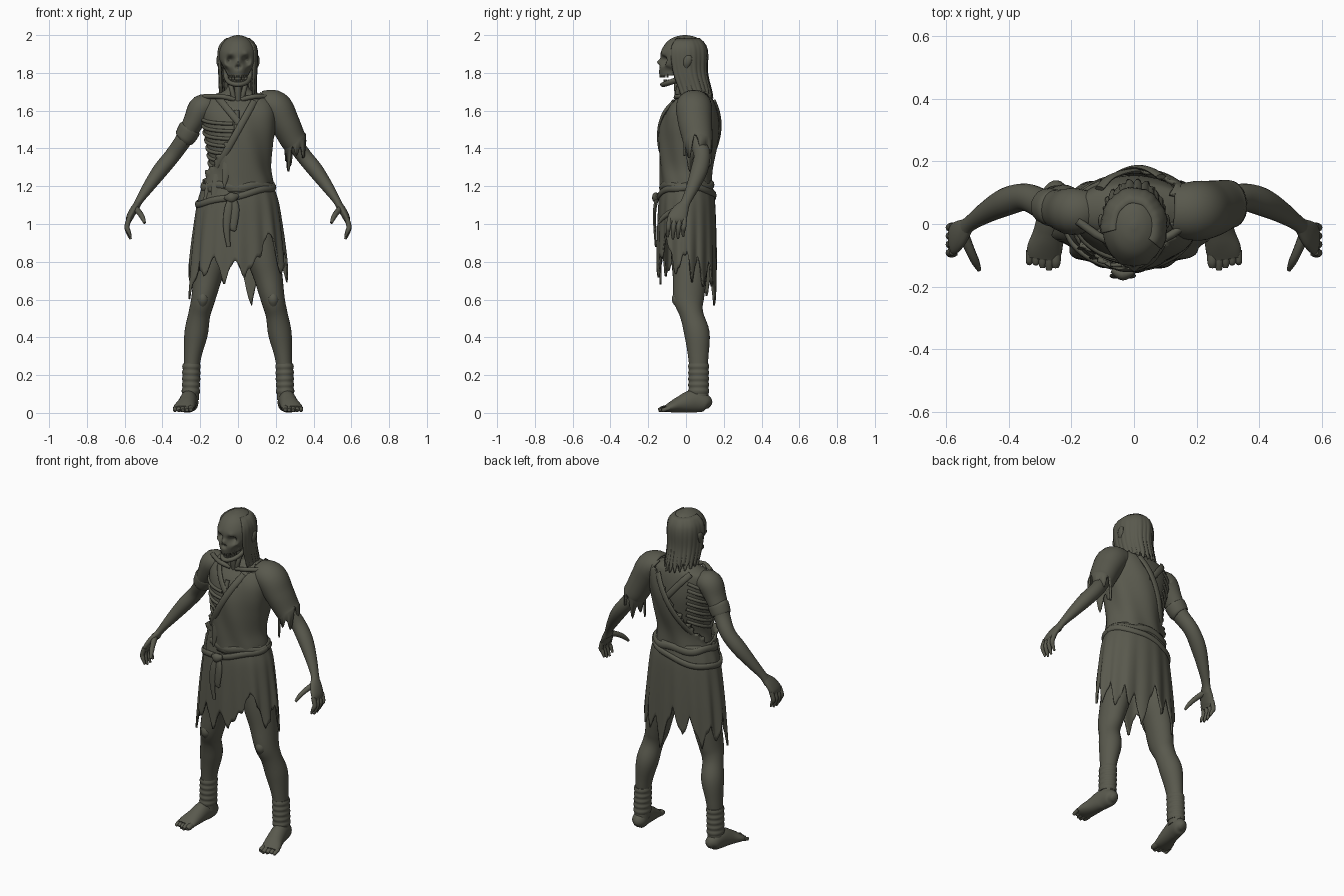
import bpy, bmesh
from math import sin, cos, pi, radians, exp
from mathutils import Vector

if "Cube" in bpy.data.objects:
    bpy.data.objects.remove(bpy.data.objects["Cube"])

COLOUR = (0.1, 0.1, 0.075, 1)
mat = bpy.data.materials.new("weathered_olive")
mat.use_nodes = True
mat.diffuse_color = COLOUR
bsdf = mat.node_tree.nodes["Principled BSDF"]
bsdf.inputs["Base Color"].default_value = COLOUR
bsdf.inputs["Roughness"].default_value = 0.8


def spline(keys, steps=5):
    """Catmull-Rom interpolation of equally long tuples."""
    out = []
    for i in range(len(keys) - 1):
        a, b, c, d = (keys[max(i - 1, 0)], keys[i], keys[i + 1],
                      keys[min(i + 2, len(keys) - 1)])
        for k in range(steps):
            t = k / steps
            out.append(tuple(
                q + t / 2 * (r - p + t * (2 * p - 5 * q + 4 * r - s + t * (3 * (q - r) + s - p)))
                for p, q, r, s in zip(a, b, c, d)))
    return out + [tuple(keys[-1])]


def at(table, x):
    """Linear lookup of the remaining columns at x in a sorted table."""
    for a, b in zip(table, table[1:]):
        if a[0] <= x <= b[0]:
            t = (x - a[0]) / (b[0] - a[0])
            return [p + t * (q - p) for p, q in zip(a[1:], b[1:])]
    return table[0][1:] if x < table[0][0] else table[-1][1:]


def skin(name, rings, wrap=True, caps=True, thick=0.0, edit=None):
    """Join rows of points into one smooth surface."""
    bm = bmesh.new()
    rows = [[bm.verts.new(p) for p in ring] for ring in rings]
    n = len(rows[0])
    for a, b in zip(rows, rows[1:]):
        for j in range(n if wrap else n - 1):
            k = (j + 1) % n
            bm.faces.new((a[j], a[k], b[k], b[j]))
    if caps and wrap:
        bm.faces.new(rows[0])
        bm.faces.new(rows[-1])
    if edit:
        edit(bm)
    bmesh.ops.recalc_face_normals(bm, faces=bm.faces[:])
    mesh = bpy.data.meshes.new(name)
    bm.to_mesh(mesh)
    bm.free()
    mesh.materials.append(mat)
    mesh.shade_smooth()
    mesh.set_sharp_from_angle(angle=radians(50))
    ob = bpy.data.objects.new(name, mesh)
    bpy.context.collection.objects.link(ob)
    if thick:
        mod = ob.modifiers.new("thickness", "SOLIDIFY")
        mod.thickness = thick
        mod.offset = 0
    return ob


def limb(name, keys, n=20, ref=(0, 1, 0), side=1, steps=5, ragged=None, **kw):
    """Tube through (x, y, z, radius across, radius along ref)."""
    pts = spline([(k[0] * side, *k[1:4], k[-1]) for k in keys], steps)
    rings = []
    for i, p in enumerate(pts):
        t = Vector(pts[min(i + 1, len(pts) - 1)][:3]) - Vector(pts[max(i - 1, 0)][:3])
        u = t.cross(Vector(ref)).normalized()
        v = t.cross(u).normalized()
        ring = []
        for j in range(n):
            a = 2 * pi * j / n
            q = Vector(p[:3]) + u * p[3] * cos(a) + v * p[4] * sin(a)
            if ragged and i == len(pts) - 1:
                q.z += ragged(a)
            ring.append(q)
        rings.append(ring)
    return skin(name, rings, **kw)


def cord(name, points, r, ref=(0, 0, 1), n=8):
    return limb(name, [(*p, r) for p in points], n=n, ref=ref, steps=3)


# Torso and neck: z, centre y, half width, half depth
torso = spline([(1.04, 0, .17, .12), (1.2, 0, .165, .115), (1.3, 0, .15, .118),
                (1.42, .01, .165, .132), (1.52, .02, .185, .135), (1.6, .03, .195, .12),
                (1.66, .045, .18, .09), (1.69, .045, .115, .07), (1.72, .035, .06, .052),
                (1.82, .015, .052, .05)], 6)


def on_torso(a, z, off=0.0):
    cy, rx, ry = at(torso, z)
    return Vector(((rx + off) * cos(a), cy + (ry + off) * sin(a), z))


def circle(n):
    return [2 * pi * j / n for j in range(n)]


skin("torso", [[on_torso(a, k[0]) for a in circle(48)] for k in torso])

# Ribs wrap the bare right flank from breastbone to spine
for i in range(7):
    z = 1.53 - .04 * i
    cord("rib", [on_torso(radians(262 - 20 * j), z + .012 * j - .02 * sin(j * .5), .001)
                 for j in range(8)], .01)
cord("breastbone", [on_torso(radians(268), 1.6 - .05 * j) for j in range(5)], .014, ref=(1, 0, 0))
for s in (1, -1):
    cord("collarbone", [(s * .02, -.045, 1.66), (s * .09, -.05, 1.675), (s * .18, .01, 1.675)], .013)
    cord("neck_tendon", [(s * .02, -.04, 1.66), (s * .035, -.04, 1.72), (s * .055, .0, 1.81)],
         .013, ref=(0, 1, 0))
cord("windpipe", [(0, -.035, 1.65), (0, -.045, 1.71), (0, -.045, 1.78)], .018, ref=(0, 1, 0))

# Skull with sunken sockets, nose and cheeks
skull = spline([(1.785, -.055, .052, .085), (1.81, -.042, .066, .102), (1.845, -.03, .086, .116),
                (1.875, -.018, .098, .12), (1.92, -.012, .097, .118), (1.965, -.008, .076, .092),
                (1.99, -.005, .042, .055), (2.0, -.005, .008, .01)], 6)


def carve_face(bm):
    dents = [(s * x, y, z, r, d) for s in (1, -1) for x, y, z, r, d in
             ((.04, -.125, 1.865, .022, .045), (.062, -.1, 1.812, .02, .022),
              (.04, -.12, 1.9, .014, -.01), (.07, -.1, 1.84, .014, -.01),
              (.007, -.147, 1.83, .01, .016))] + [(0, -.145, 1.86, .012, -.012)]
    for v in bm.verts:
        p = v.co.copy()
        for x, y, z, r, d in dents:
            v.co.y += d * exp(-((p - Vector((x, y, z))).length / r) ** 2)


skin("skull", [[(rx * cos(a), cy + ry * sin(a), z) for a in circle(72)]
               for z, cy, rx, ry in skull], edit=carve_face)

# Open jaw, teeth and ears
jaw = [(s * x, y, z) for s, x, y, z in
       ((-1, .068, -.02, 1.83), (-1, .062, -.03, 1.775), (-1, .042, -.09, 1.748),
        (1, 0, -.12, 1.738), (1, .042, -.09, 1.748), (1, .062, -.03, 1.775), (1, .068, -.02, 1.83))]
limb("jaw", [(*p, .013, .017) for p in jaw], n=12)
for i in range(-4, 5):
    a = radians(270 + 14 * i)
    x, y = .05 * cos(a), .085 * sin(a)
    cord("upper_tooth", [(x, y - .05, 1.795), (x, y - .05, 1.775)], .006, ref=(0, 1, 0), n=6)
    cord("lower_tooth", [(x * .85, y - .03, 1.745), (x * .85, y - .03, 1.764)], .006, ref=(0, 1, 0), n=6)
for s in (1, -1):
    limb("ear", [(.09, .0, 1.82, .008, .01), (.103, .005, 1.85, .01, .02),
                 (.105, .012, 1.88, .008, .02), (.098, .01, 1.895, .004, .008)], n=12, side=s)

# Lank hair down the back, longer on the left
hair = spline([(1.63, .05, .105, .095), (1.7, .03, .092, .1), (1.8, .0, .095, .108),
               (1.9, -.008, .1, .118), (1.95, -.008, .088, .105), (1.985, -.005, .05, .065)], 5)


def hair_row(t):
    row = []
    for j in range(91):
        a = radians(-35 + 2.5 * j)
        low = 1.66 + .025 * sin(j * .9) + .0006 * j
        z = 1.98 + (low - 1.98) * t
        cy, rx, ry = at(hair, z)
        w = 1 + .03 * t * sin(j * 1.1) + .015 * sin(j * .37)
        row.append((rx * w * cos(a), cy + ry * w * sin(a), z))
    return row


skin("hair", [hair_row(i / 16) for i in range(17)], wrap=False, thick=.014)


# One-shouldered tunic, cut on a diagonal
def cut_tunic(bm):
    nor = Vector((.45, 0, -.31)).normalized()
    bmesh.ops.bisect_plane(bm, geom=bm.verts[:] + bm.edges[:] + bm.faces[:],
                           plane_co=(.12, 0, 1.66), plane_no=nor, clear_inner=True)
    for v in bm.verts:
        if abs((v.co - Vector((.12, 0, 1.66))).dot(nor)) < .001:
            v.co -= nor * (.012 + .012 * sin(v.co.z * 90) + .008 * sin(v.co.z * 210))


skin("tunic", [[on_torso(a, 1.17 + .015 * i, .016 + .004 * sin(7 * a + i * .25))
                for a in circle(96)] for i in range(35)], caps=False, thick=.012, edit=cut_tunic)

# Straps crossing chest and back
for name, sign in (("chest_strap", -1), ("back_strap", 1)):
    for off, tilt in ((0, 1), (.012, -1)):
        pts = []
        for j in range(8):
            x = -.11 + .028 * j
            z = 1.675 - .034 * j if tilt > 0 else 1.3 + .05 * j
            cy, rx, ry = at(torso, z)
            pts.append((x, cy + sign * ((ry + .014 + off) * max(0, 1 - (x / rx) ** 2) ** .5), z))
        limb(name, [(*p, .018, .008) for p in pts], n=10)

# Ragged skirt: hem height by angle in degrees
hem = [(0, .86), (10, .7), (22, .84), (35, .66), (48, .8), (56, .68), (64, .76), (74, .56),
       (86, .75), (95, .85), (108, .68), (120, .8), (135, .62), (150, .76), (165, .64),
       (178, .8), (196, .61), (212, .8), (226, .72), (240, .84), (253, .68), (265, .82),
       (278, .72), (290, .8), (302, .85), (312, .96), (325, .86), (337, .73), (350, .82), (360, .86)]
flare = spline([(.55, .265, .15), (.7, .255, .15), (.9, .238, .15), (1.1, .212, .145),
                (1.18, .19, .135), (1.23, .175, .128)])


def skirt_row(t):
    row = []
    for a in circle(180):
        low = at(hem, a * 180 / pi)[0] + .012 * sin(31 * a)
        z = 1.23 + (low - 1.23) * t
        rx, ry = at(flare, z)
        w = 1 + t * (.03 * sin(15 * a) + .02 * sin(8 * a + 1))
        row.append((rx * w * cos(a), .005 + ry * w * sin(a), z))
    return row


skin("skirt", [skirt_row(i / 18) for i in range(19)], caps=False, thick=.01)


# Bunched waist cloth, slanted sash and hanging knot
def hoop(name, z, slope, off, r, wave):
    pts = []
    for a in circle(36) + [2 * pi]:
        zz = z + slope * cos(a) + wave * sin(5 * a)
        rx, ry = at(flare, zz)
        pts.append(((rx + off) * cos(a), .005 + (ry + off) * sin(a), zz, r, r * 1.6))
    limb(name, pts, n=10, ref=(0, 0, 1), steps=2)


hoop("waist_roll", 1.2, 0, 0, .014, .008)
hoop("sash", 1.15, .045, .006, .011, .004)
for x, low in ((-.05, .88), (-.015, .98)):
    limb("sash_end", [(-.03, -.15, 1.15, .012, .012), (x, -.165, 1.08, .022, .009),
                      (x - .01, -.165, .98, .018, .008), (x, -.16, low, .01, .005)], n=10)
limb("sash_knot", [(-.07, -.145, 1.14, .01, .01), (-.035, -.16, 1.14, .028, .02),
                   (.0, -.15, 1.15, .01, .01)], n=12)
for x, z, low in ((-.12, 1.26, 1.06), (-.06, 1.38, 1.19), (-.16, 1.22, 1.0)):
    y = on_torso(0, z).y - at(torso, z)[2] * (1 - (x / .19) ** 2) ** .5
    limb("torn_flap", [(x + .02, y - .008, z, .03, .007), (x, y - .016, (z + low) / 2, .024, .007),
                       (x - .015, y - .02, low, .004, .003)], n=10)

# Arms, hands, legs and feet, mirrored
arm = [(.13, .045, 1.62, .05, .06), (.19, .04, 1.615, .07, .075), (.235, .045, 1.54, .056, .065),
       (.285, .06, 1.45, .045, .05), (.345, .085, 1.365, .042, .044), (.41, .07, 1.285, .041, .045),
       (.475, .035, 1.195, .031, .034), (.525, .0, 1.12, .02, .026), (.545, -.02, 1.08, .02, .035)]
leg = [(.1, .02, 1.05, .09, .1), (.13, .02, .85, .09, .1), (.16, .02, .72, .076, .09),
       (.185, .015, .6, .063, .08), (.205, .03, .52, .058, .062), (.222, .058, .42, .062, .067),
       (.24, .065, .3, .046, .054), (.247, .066, .2, .04, .046), (.25, .07, .07, .043, .05)]
foot = [(.25, .128, .035, .015, .015), (.25, .105, .05, .045, .04), (.26, .04, .062, .06, .045),
        (.272, -.03, .045, .044, .05), (.285, -.08, .03, .028, .056), (.29, -.11, .022, .016, .05)]
for s, tag in ((1, "left"), (-1, "right")):
    limb(tag + "_arm", arm, side=s, n=24)
    limb(tag + "_palm", [(.53, -.005, 1.11, .018, .025), (.555, -.03, 1.07, .02, .044),
                         (.575, -.048, 1.03, .018, .05), (.58, -.05, 1.005, .01, .044)], side=s)
    for i in range(4):
        y, d = -.088 + .027 * i, .012 * abs(i - 1.4)
        limb(tag + "_finger", [(.576, y, 1.03, .013), (.588, y - .004, .985, .013),
                               (.58, y - .008, .945 + d, .011), (.568, y - .008, .915 + d, .006)],
             side=s, n=10)
    limb(tag + "_thumb", [(.545, -.03, 1.085, .018), (.522, -.085, 1.06, .015),
                          (.506, -.12, 1.035, .013), (.494, -.146, 1.005, .007)], side=s, n=10, ref=(1, 0, 0))
    limb(tag + "_leg", leg, side=s, n=28)
    limb(tag + "_kneecap", [(.183, -.045, .64, .015), (.186, -.045, .6, .03), (.19, -.03, .55, .012)], side=s)
    limb(tag + "_foot", foot, side=s, n=24, ref=(1, 0, 0))
    for i in range(5):
        x, r = .25 + .021 * i, .017 - .0015 * i
        end = -.147 + .008 * abs(i - 1) ** 1.3
        limb(tag + "_toe", [(x, -.085, .026, r), (x, -.12, r + .004, r), (x, end, r, r * .6)],
             side=s, n=10, ref=(1, 0, 0))
    # Wrapped ankle bandage
    limb(tag + "_ankle_wrap", [(.25 - .0004 * i, .067, .1 + .016 * i,
                                .045 + .004 * (i % 2), .052 + .004 * (i % 2)) for i in range(11)],
         side=s, steps=3, n=24)

# Left sleeve with a torn edge, right armband
limb("left_sleeve", [(.12, .045, 1.64, .06, .075), (.195, .042, 1.62, .082, .09),
                     (.245, .048, 1.54, .074, .085), (.285, .06, 1.46, .066, .076),
                     (.305, .064, 1.43, .064, .072)], n=48, caps=False, thick=.01,
     ragged=lambda a: -.05 + .04 * sin(7 * a) + .03 * sin(4 * a + 1))
limb("right_armband", [(.252, .05, 1.51, .05), (.256, .051, 1.503, .06), (.28, .058, 1.458, .056),
                       (.285, .06, 1.45, .046)], side=-1)
